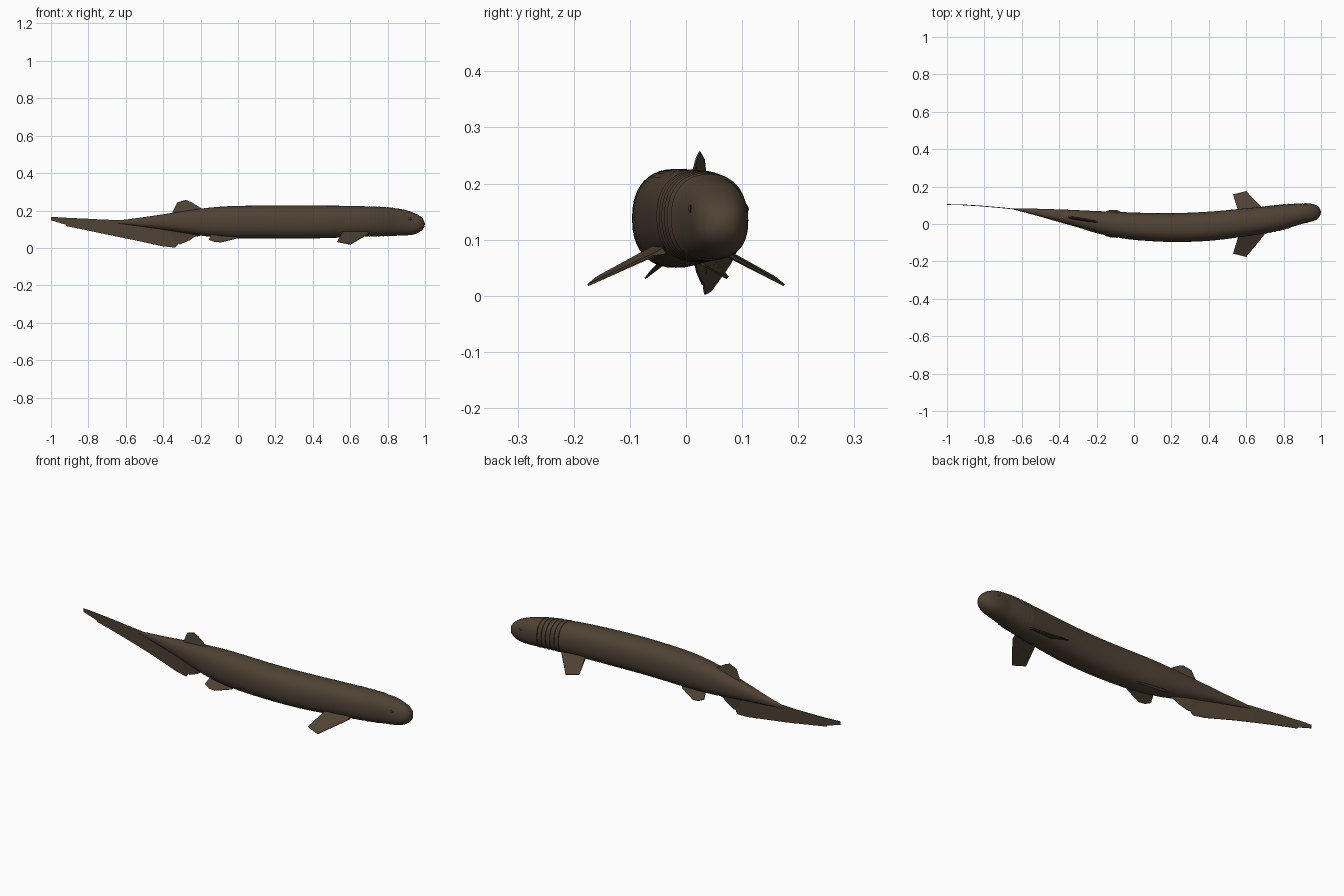
import bpy, bmesh, math
from mathutils import Vector

if "Cube" in bpy.data.objects:
    bpy.data.objects.remove(bpy.data.objects["Cube"])


def material(name, rgb):
    m = bpy.data.materials.new(name)
    m.diffuse_color = (*rgb, 1)
    m.use_nodes = True
    m.node_tree.nodes["Principled BSDF"].inputs["Base Color"].default_value = m.diffuse_color
    return m


SKIN = material("brown skin", (0.078, 0.054, 0.034))
DARK = material("dark brown", (0.035, 0.025, 0.017))

# body stations: x, centre y, half width, bottom z, top z
BODY = [(0.995, .063, .018, .110, .145), (0.985, .062, .032, .096, .160), (0.965, .061, .043, .082, .176),
        (0.94, .060, .049, .072, .188), (0.90, .056, .055, .067, .202), (0.85, .047, .061, .065, .211),
        (0.80, .037, .067, .064, .217), (0.70, .022, .072, .061, .222), (0.60, .009, .075, .057, .225),
        (0.40, -.012, .078, .051, .226), (0.20, -.019, .077, .050, .226), (0.0, -.012, .073, .051, .225),
        (-0.10, -.002, .068, .056, .220), (-0.20, .010, .059, .066, .210), (-0.30, .028, .046, .082, .195),
        (-0.40, .044, .034, .098, .180), (-0.50, .060, .021, .112, .165), (-0.60, .075, .009, .126, .152),
        (-0.65, .081, .003, .133, .146)]
# tail fin sweep continues the body curve
CURVE = [(s[0], s[1]) for s in BODY] + [(-0.80, .095), (-0.93, .103), (-1.0, .104)]


def at(x, table):
    """Smooth interpolation of a table sorted by falling x."""
    n = len(table)
    for i in range(n - 1):
        a, b = table[i], table[i + 1]
        if a[0] >= x >= b[0]:
            t = (a[0] - x) / (a[0] - b[0])
            p, q = table[max(i - 1, 0)], table[min(i + 2, n - 1)]
            out = []
            for k in range(1, len(a)):
                h = b[0] - a[0]
                ma = (b[k] - p[k]) / (b[0] - p[0]) * h
                mb = (q[k] - a[k]) / (q[0] - a[0]) * h
                out.append((2*t**3 - 3*t*t + 1) * a[k] + (t**3 - 2*t*t + t) * ma
                           + (3*t*t - 2*t**3) * b[k] + (t**3 - t*t) * mb)
            return out
    return list(table[-1][1:])


def finish(name, bm, mat, angle=35):
    bmesh.ops.recalc_face_normals(bm, faces=bm.faces)
    me = bpy.data.meshes.new(name)
    bm.to_mesh(me)
    bm.free()
    me.materials.append(mat)
    ob = bpy.data.objects.new(name, me)
    bpy.context.collection.objects.link(ob)
    bpy.ops.object.select_all(action='DESELECT')
    ob.select_set(True)
    bpy.context.view_layer.objects.active = ob
    bpy.ops.object.shade_smooth_by_angle(angle=math.radians(angle))
    return ob


def section(x, grow=0.0, sides=40):
    y, w, lo, hi = at(x, BODY)
    c, h = (lo + hi) / 2, (hi - lo) / 2
    pts = []
    for i in range(sides):
        a = 2 * math.pi * i / sides
        f = lambda v: math.copysign(abs(v) ** 0.86, v)  # slightly boxy oval
        pts.append(Vector((x, y + (w + grow) * f(math.cos(a)), c + (h + grow * .6) * f(math.sin(a)))))
    return pts


# body, with six overlapping gill frills behind the head
rings = [(x, 0.0) for x in (0.995, 0.99, 0.985, 0.975, 0.965, 0.95, 0.935, 0.92, 0.90, 0.88, 0.86)]
for g in range(6):
    x = 0.842 - g * 0.024
    rings += [(x, -0.0005), (x - 0.021, 0.0028), (x - 0.0225, -0.0005)]
rings += [(0.68 - i * 0.035, 0.0) for i in range(38)] + [(-0.65, 0.0)]
bm = bmesh.new()
loops = [[bm.verts.new(p) for p in section(x, g)] for x, g in rings]
for a, b in zip(loops, loops[1:]):
    for i in range(len(a)):
        j = (i + 1) % len(a)
        bm.faces.new((a[i], a[j], b[j], b[i]))
tip = bm.verts.new((1.0, .063, .128))
for i in range(len(loops[0])):
    bm.faces.new((tip, loops[0][i - 1], loops[0][i]))
bm.faces.new(loops[-1])
finish("body", bm, SKIN, 50)


def fin(name, pairs, normal, ta, tb):
    """Thin blade between pairs of root and tip points."""
    bm = bmesh.new()
    n = Vector(normal).normalized()
    quads = []
    for a, b in pairs:
        a, b = Vector(a), Vector(b)
        quads.append([bm.verts.new(p) for p in (a + n*ta, b + n*tb, b - n*tb, a - n*ta)])
    for p, q in zip(quads, quads[1:]):
        for i in range(4):
            j = (i + 1) % 4
            bm.faces.new((p[i], p[j], q[j], q[i]))
    bm.faces.new(quads[0])
    bm.faces.new(quads[-1])
    return finish(name, bm, SKIN, 30)


def upright(name, stations, ta, tb):
    pairs = []
    for x, root, edge in stations:
        y = at(x, CURVE)[0]
        pairs.append(((x, y, root), (x, y, edge)))
    fin(name, pairs, (0, 1, 0), ta, tb)


# upright fins: x, root z, edge z
upright("dorsal_fin", [(-.19, .195, .208), (-.25, .19, .245), (-.28, .18, .257),
                       (-.325, .175, .243), (-.35, .17, .192)], .009, .0015)
upright("anal_fin", [(-.19, .09, .068), (-.235, .09, .058), (-.255, .09, .042),
                     (-.31, .10, .019), (-.335, .10, .03), (-.36, .10, .08)], .008, .0015)
upright("tail_fin", [(-.30, .10, .075), (-.325, .105, .012), (-.335, .105, .002), (-.40, .12, .008),
                     (-.50, .135, .030), (-.57, .143, .045), (-.64, .149, .059), (-.73, .152, .078),
                     (-.82, .157, .097), (-.915, .161, .116), (-.92, .162, .124), (-1.0, .166, .148)],
        .002, .0015)

# paired fins
for side, s in (("left", 1), ("right", -1)):
    dy = .012 * s  # body leans off centre here
    fin("pectoral_fin_" + side,
        [((.70, s*.05 + .012, .080), (.695, s*.068 + .008, .073)),
         ((.64, s*.045 + .01, .086), (.60, s*.175, .019)),
         ((.565, s*.045, .090), (.53, s*.158, .033))],
        (0, s*.5, 1), .006, .002)
    fin("pelvic_fin_" + side,
        [((.01, s*.025 - .008, .068), (0, s*.042 - .008, .053)),
         ((-.06, s*.025, .072), (-.09, s*.073, .031)),
         ((-.10, s*.025, .075), (-.125, s*.073 + .002, .033)),
         ((-.14, s*.025 + .003, .080), (-.155, s*.064 + .002, .045))],
        (0, s*.6, 1), .005, .0015)
    # eye: flat dark rim with a skin coloured dome
    y, w, lo, hi = at(.918, BODY)
    v = (.155 - (lo + hi) / 2) / ((hi - lo) / 2)
    edge = w * (1 - abs(v) ** (2 / .86)) ** .43
    for part, r, lift, mat in (("eye_rim_", .0095, .0018, DARK), ("eye_", .0062, .0035, SKIN)):
        bm = bmesh.new()
        bmesh.ops.create_uvsphere(bm, u_segments=16, v_segments=10, radius=1)
        for p in bm.verts:
            p.co = Vector((.918 + p.co.x * r * 1.2, y + s * edge + p.co.y * lift,
                           .155 + p.co.z * r * .8))
        finish(part + side, bm, mat, 60)
